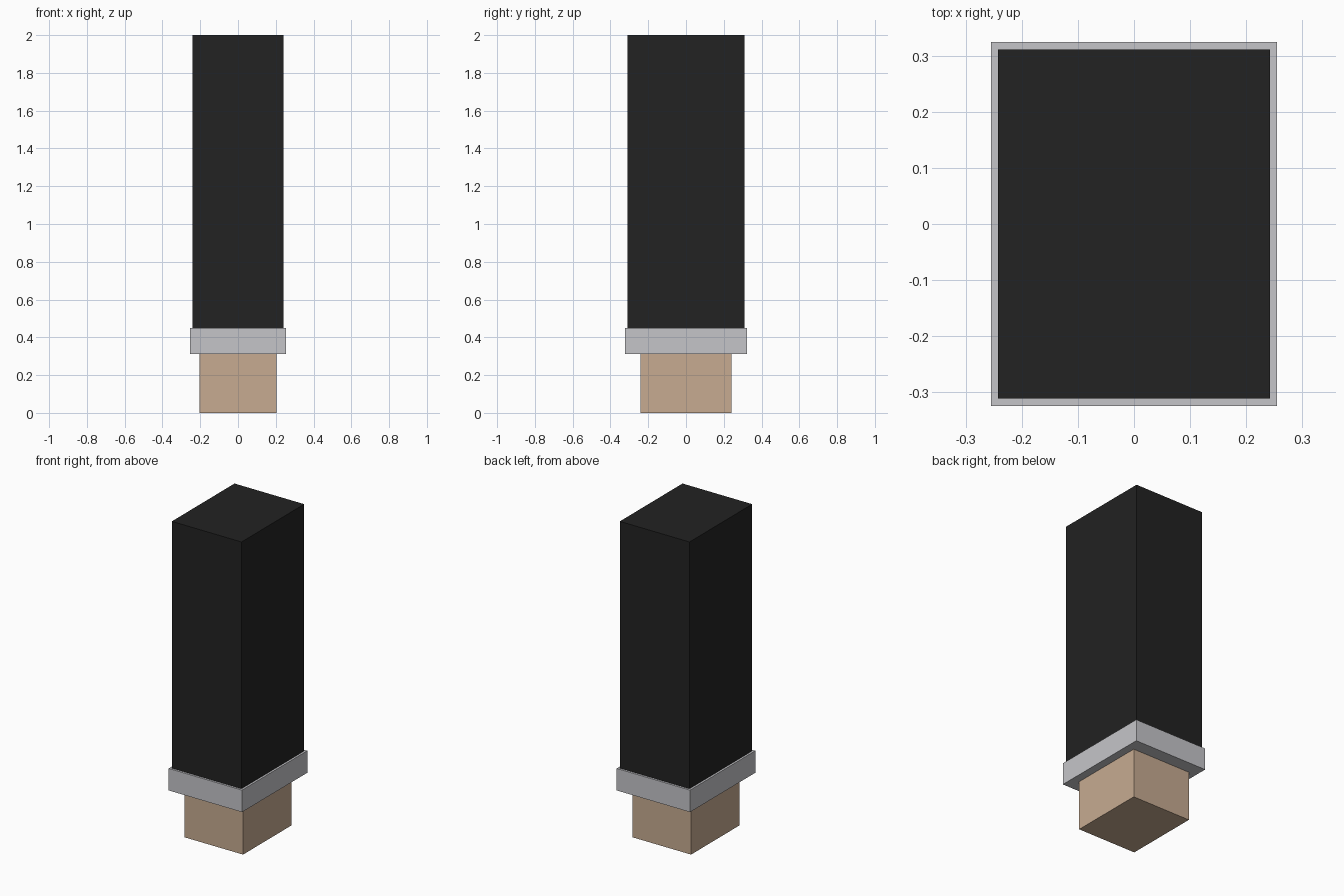
import bpy

if "Cube" in bpy.data.objects:
    bpy.data.objects.remove(bpy.data.objects["Cube"])


def srgb(r, g, b):
    """Convert 0-255 display colour to linear RGBA."""
    lin = [c / 255 / 12.92 if c < 11 else ((c / 255 + 0.055) / 1.055) ** 2.4 for c in (r, g, b)]
    return (*lin, 1.0)


def material(name, colour):
    mat = bpy.data.materials.new(name)
    mat.diffuse_color = srgb(*colour)
    mat.use_nodes = True
    mat.node_tree.nodes["Principled BSDF"].inputs["Base Color"].default_value = mat.diffuse_color
    return mat


def block(name, width, depth, z0, z1, mat):
    """Box centred on x and y, spanning z0 to z1."""
    bpy.ops.mesh.primitive_cube_add(size=1, location=(0, 0, (z0 + z1) / 2))
    obj = bpy.context.object
    obj.name = name
    obj.scale = (width, depth, z1 - z0)
    bpy.ops.object.transform_apply(location=False, rotation=False, scale=True)
    obj.data.materials.append(mat)
    return obj


# Base peg, collar band and tall upper sleeve
block("base_peg", 0.408, 0.482, 0.0, 0.32, material("tan", (199, 171, 145)))
block("collar", 0.51, 0.648, 0.312, 0.45, material("light grey", (197, 197, 201)))
block("upper_sleeve", 0.484, 0.622, 0.44, 2.0, material("black", (34, 34, 34)))
